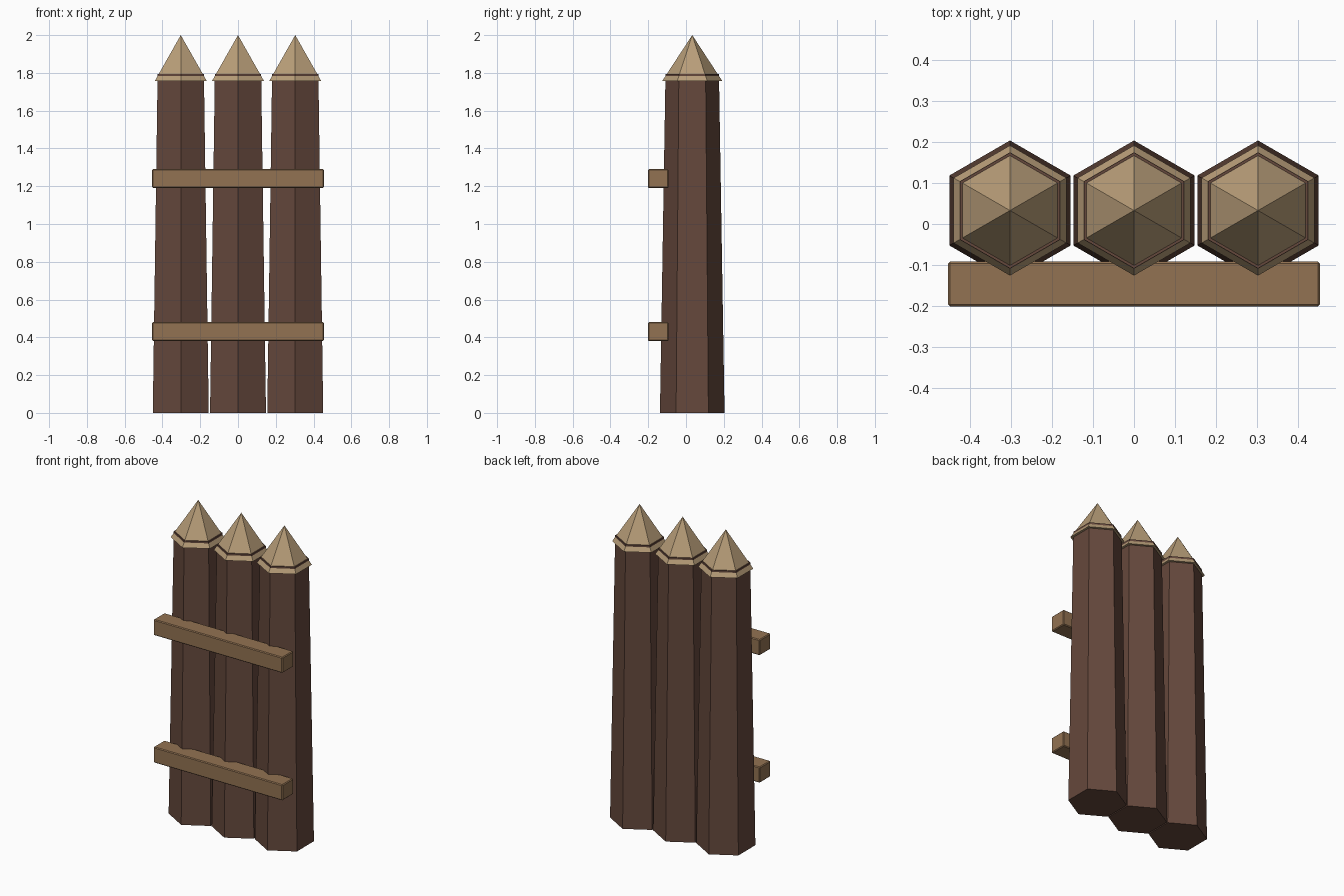
import bpy
from math import pi

if "Cube" in bpy.data.objects:
    bpy.data.objects.remove(bpy.data.objects["Cube"])


def material(name, rgb):
    m = bpy.data.materials.new(name)
    m.diffuse_color = (*rgb, 1)
    m.use_nodes = True
    m.node_tree.nodes["Principled BSDF"].inputs["Base Color"].default_value = m.diffuse_color
    return m


bark = material("bark", (0.13, 0.065, 0.045))
cut_wood = material("cut_wood", (0.48, 0.34, 0.19))
plank_wood = material("plank_wood", (0.29, 0.17, 0.085))


def hex_cone(name, x, z0, z1, r0, r1, mat):
    # six-sided post section with corners pointing along y
    bpy.ops.mesh.primitive_cone_add(vertices=6, radius1=r0, radius2=r1, depth=z1 - z0,
                                    location=(x, 0.033, (z0 + z1) / 2))
    ob = bpy.context.object
    ob.name = name
    ob.data.materials.append(mat)
    # make sure a corner faces the front
    if abs(max(v.co.y for v in ob.data.vertices) - max(r0, r1)) > 1e-3:
        ob.rotation_euler.z = pi / 6
    return ob


# Tapered posts with slightly overhanging sharpened tips
for i, x in enumerate((-0.303, 0, 0.303), 1):
    hex_cone(f"post_{i}", x, 0, 1.795, 0.171, 0.1415, bark)
    hex_cone(f"pointed_tip_{i}", x, 1.757, 2.0, 0.159, 0, cut_wood)

# Front cross rails with softened edges
for name, z in (("lower_rail", 0.43), ("upper_rail", 1.24)):
    bpy.ops.mesh.primitive_cube_add(size=1, location=(0, -0.147, z))
    rail = bpy.context.object
    rail.name = name
    rail.scale = (0.908, 0.11, 0.1)
    bpy.ops.object.transform_apply(location=False, rotation=False, scale=True)
    rail.data.materials.append(plank_wood)
    bevel = rail.modifiers.new("edge_bevel", "BEVEL")
    bevel.width = 0.005
    bevel.segments = 1
